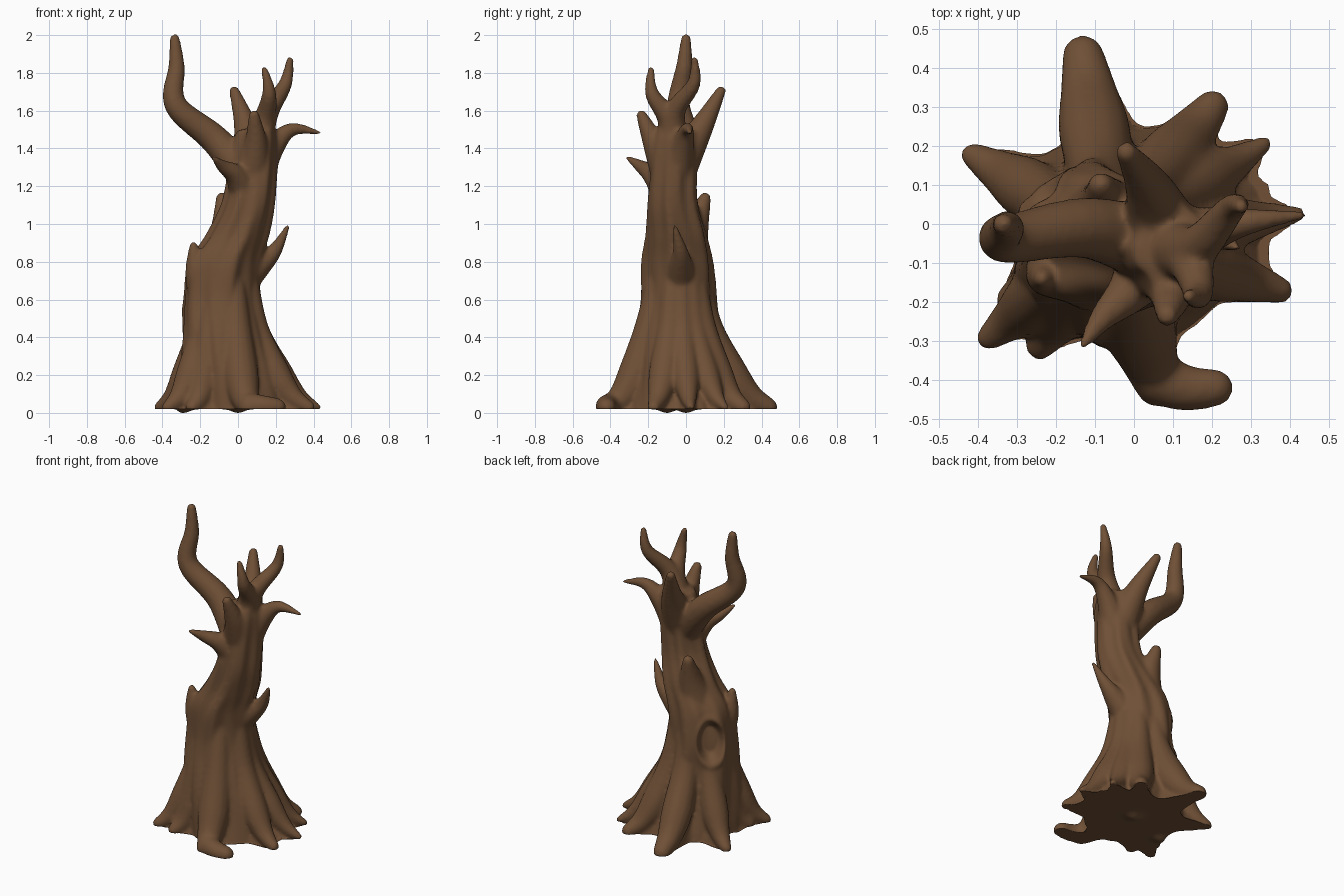
import bpy, bmesh, math
from mathutils import Vector

if "Cube" in bpy.data.objects:
    bpy.data.objects.remove(bpy.data.objects["Cube"])

bm = bmesh.new()


def loft(rings):
    """Skin a list of rings into a closed solid."""
    vs = [[bm.verts.new(p) for p in ring] for ring in rings]
    n = len(vs[0])
    for a, b in zip(vs, vs[1:]):
        for i in range(n):
            j = (i + 1) % n
            bm.faces.new((a[i], a[j], b[j], b[i]))
    bm.faces.new(vs[0][::-1])
    bm.faces.new(vs[-1])


def spline(pts, steps=6):
    """Catmull-Rom sampling of (x, y, z, radius) points."""
    P = [pts[0], *pts, pts[-1]]
    out = []
    for i in range(1, len(P) - 2):
        for s in range(steps):
            t = s / steps
            out.append([(2 * b + (c - a) * t + (2 * a - 5 * b + 4 * c - d) * t * t
                         + (3 * b - a - 3 * c + d) * t ** 3) / 2
                        for a, b, c, d in zip(*P[i - 1:i + 3])])
    return out + [list(pts[-1])]


def limb(pts, n=14):
    """Tapered, round-ended tube."""
    S = spline(pts)
    C = [Vector(p[:3]) for p in S]
    R = [p[3] for p in S]
    tip, r, end = C[-1], R[-1], (C[-1] - C[-2]).normalized()
    for k in (0.5, 0.85, 0.99):
        C.append(tip + end * r * k)
        R.append(r * math.sqrt(1 - k * k))
    rings, u, prev = [], None, None
    for i, c in enumerate(C):
        t = (C[min(i + 1, len(C) - 1)] - C[max(i - 1, 0)]).normalized()
        u = prev.rotation_difference(t) @ u if prev else t.orthogonal().normalized()
        prev = t
        v = t.cross(u)
        rings.append([c + R[i] * (math.cos(a) * u + math.sin(a) * v)
                      for a in (2 * math.pi * k / n for k in range(n))])
    loft(rings)


# Trunk: leaning axis with radius, skinned with twisted bark ridges
trunk = spline([(-.01, -.03, -.03, .28), (-.06, -.05, .25, .24), (-.08, -.055, .4, .215),
                (-.095, -.04, .6, .193), (-.07, -.045, .8, .185), (0, -.05, .95, .16),
                (.06, -.07, 1.13, .134), (.09, -.06, 1.4, .12), (.1, -.06, 1.5, .1)])
rings = []
for x, y, z, r in trunk:
    ring = []
    for k in range(72):
        a = 2 * math.pi * k / 72
        m = r * (1 + .055 * math.sin(6 * a - 4 * z) + .03 * math.sin(11 * a + 3 * z + 1))
        ring.append((x + m * math.cos(a), y + m * math.sin(a), z))
    rings.append(ring)
loft(rings)


def branch(z, r0, r1, *pts, power=.7):
    """Limb growing out of the trunk axis at height z."""
    start = min(trunk, key=lambda p: abs(p[2] - z))[:3]
    path = [start, *pts]
    limb([(*p, r0 + (r1 - r0) * (i / len(pts)) ** power) for i, p in enumerate(path)])


# Large left branch
branch(1.22, .1, .028, (-.12, -.01, 1.445), (-.33, -.04, 1.63), (-.325, -.01, 1.83), (-.335, 0, 1.98), power=.9)
# Rear stub, forked top, front stub
branch(1.25, .12, .028, (.045, .075, 1.5), (-.02, .185, 1.705), power=.8)
branch(1.35, .1, .018, (.14, -.09, 1.55), (.165, -.18, 1.69), (.14, -.185, 1.82))
branch(1.4, .09, .02, (.16, -.06, 1.59), (.25, .04, 1.74), (.275, .045, 1.87))
branch(1.2, .11, .03, (.095, -.165, 1.42), (.085, -.235, 1.575), power=.8)
# Thin spikes
branch(1.22, .11, .013, (.18, -.02, 1.4), (.285, .005, 1.5), (.43, .022, 1.483))
branch(1.15, .1, .014, (-.01, -.17, 1.255), (-.08, -.24, 1.305), (-.13, -.31, 1.35))
# Low stubs: right, left, rear left
branch(.6, .12, .014, (.1, -.03, .77), (.195, -.03, .86), (.262, -.06, .985))
branch(.5, .15, .024, (-.21, -.12, .72), (-.235, -.14, .885))
branch(.7, .16, .034, (-.07, .04, .96), (-.085, .1, 1.135))

# Roots: tip position and tip radius, flaring down from the trunk
roots = [(-.13, .43, .055), (.2, .3, .045), (.335, .205, .022), (.42, .025, .022), (.375, -.17, .035),
         (.06, -.41, .06), (-.37, -.29, .035), (-.24, -.31, .04), (-.32, -.19, .035), (-.41, .175, .035)]
for x, y, r in roots:
    base = Vector((-.06, -.04))
    d = Vector((x, y)) - base
    n = d.normalized()
    knee = .06 + r * .6
    limb([(*(base + n * .11), .72, .06), (*(base + n * .16), .45, knee * .85),
          (*(base + d * .5 + n * .04), .21, knee), (*(base + d * .8), .085, (knee + r) / 2), (x, y, .03, r)])
# Curled end of the front root
limb([(.05, -.39, .04, .07), (.13, -.42, .035, .06), (.205, -.42, .03, .05)])

# Webbed star-shaped foot filling the ground under and between the roots
hub = Vector((-.02, -.03))
rings = []
for k in range(8):
    f = k / 7
    ring = []
    for i in range(144):
        a = 2 * math.pi * i / 144
        reach = .285
        for x, y, r in roots + [(.35, -.08, .02), (.36, .1, .0)]:
            d = Vector((x, y)) - hub
            da = math.remainder(a - math.atan2(d.y, d.x), 2 * math.pi)
            reach = max(reach, .285 + (d.length + r * .6 - .285) * math.exp(-(da / .2) ** 2))
        m = .2 + (reach - .2) * (1 - f) ** 1.5
        ring.append((hub.x - .05 * f + m * math.cos(a), hub.y + m * math.sin(a), -.03 + .38 * f))
    rings.append(ring)
loft(rings)

me = bpy.data.meshes.new("tree_stump")
bm.to_mesh(me)
bm.free()
tree = bpy.data.objects.new("tree_stump", me)
bpy.context.collection.objects.link(tree)

# Fuse every limb into one organic skin
rm = tree.modifiers.new("fuse", 'REMESH')
rm.mode, rm.voxel_size = 'VOXEL', 0.0105
sm = tree.modifiers.new("soften", 'SMOOTH')
sm.factor, sm.iterations = 0.5, 12
dg = bpy.context.evaluated_depsgraph_get()
fused = bpy.data.meshes.new_from_object(tree.evaluated_get(dg))
tree.modifiers.clear()
tree.data = fused

# Knot hollow on the back left, and flat underside with two small nubs
hole = Vector((-.235, .075, .63))
out = Vector((-1, 1, 0)).normalized()
side = Vector((-1, -1, 0)).normalized()
for v in fused.vertices:
    d = v.co - hole
    e = math.hypot(d.dot(side) / .085, d.z / .135)
    if d.dot(out) > -.1 and e < 1.5:
        t = min(max((1.05 - e) / .5, 0), 1)
        rim = .006 * math.exp(-((e - 1.12) / .15) ** 2)
        v.co += out * (rim - .06 * t * t * (3 - 2 * t))
    nub = max(math.exp(-((v.co.x - nx) ** 2 + (v.co.y - ny) ** 2) / .002)
              for nx, ny in ((-.29, -.1), (0, 0)))
    v.co.z = max(v.co.z, .02 - .02 * nub)

# Brown bark
bark = bpy.data.materials.new("bark")
bark.diffuse_color = (0.16, 0.08, 0.037, 1)
bark.use_nodes = True
bark.node_tree.nodes["Principled BSDF"].inputs["Base Color"].default_value = bark.diffuse_color
fused.materials.clear()
fused.materials.append(bark)
for p in fused.polygons:
    p.use_smooth = True
    p.material_index = 0
